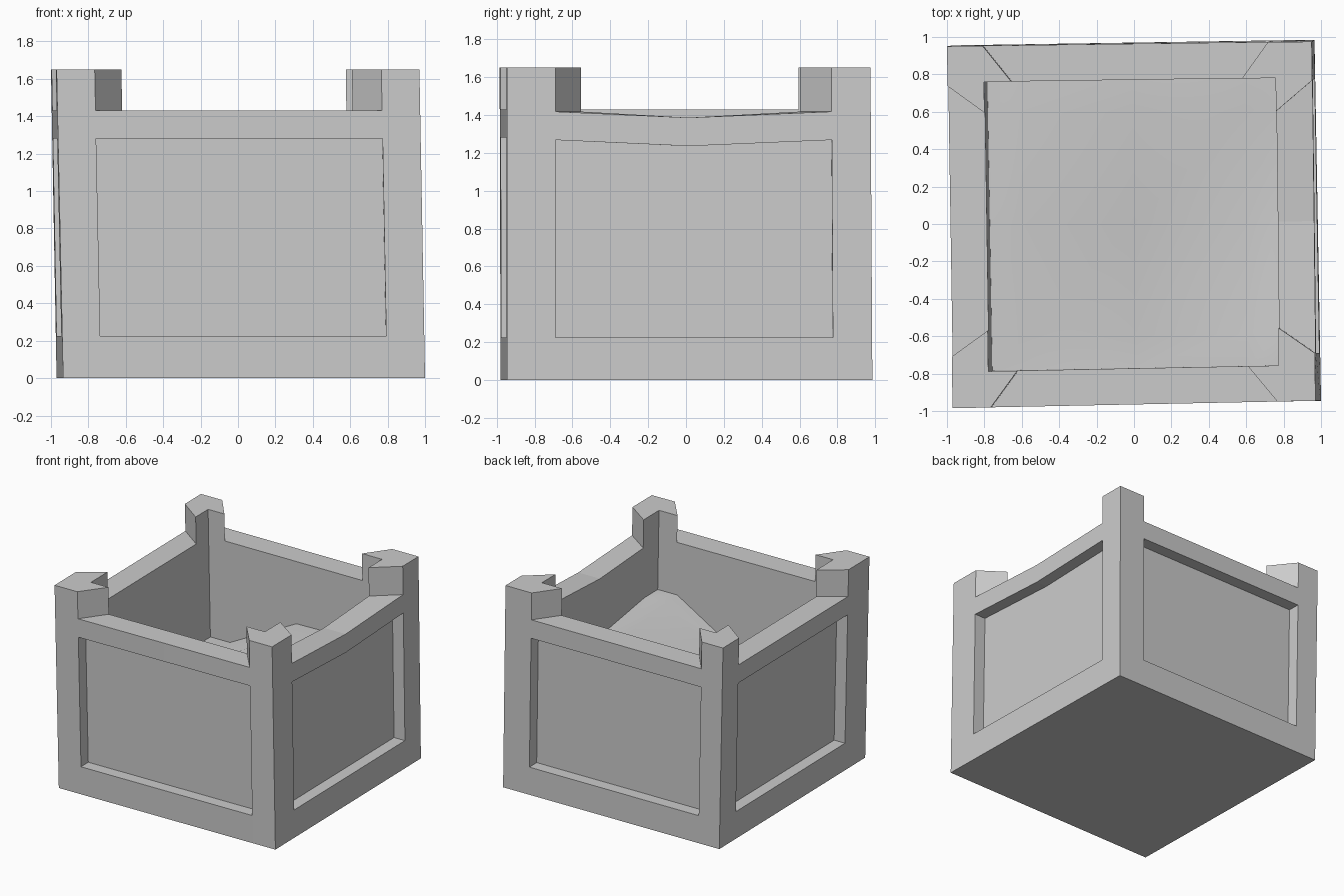
import bpy, bmesh
from mathutils import Vector

if "Cube" in bpy.data.objects:
    bpy.data.objects.remove(bpy.data.objects["Cube"])

H = 1.65      # post height
INNER = 0.80  # inner wall position (unit box)
DEPTH = 0.10  # panel recess

# slightly crooked footprint: front-left, front-right, back-right, back-left
BOTTOM = [(-.935, -.98), (1.0, -.945), (.965, .985), (-.97, .955)]
TOP = [(-.97, -.985), (.97, -.945), (.95, .975), (-1.0, .95)]


def warp(s, t, z):
    """Map the square unit box (-1..1) onto the leaning, crooked box."""
    w = [(1-s)*(1-t)/4, (1+s)*(1-t)/4, (1+s)*(1+t)/4, (1-s)*(1+t)/4]
    k = z / H
    x, y = [sum(w[i] * (BOTTOM[i][c]*(1-k) + TOP[i][c]*k) for i in range(4)) for c in (0, 1)]
    return Vector((x, y, z))


def finish(bm, name):
    bmesh.ops.remove_doubles(bm, verts=bm.verts, dist=0.0005)
    bmesh.ops.recalc_face_normals(bm, faces=bm.faces)
    mesh = bpy.data.meshes.new(name)
    bm.to_mesh(mesh)
    bm.free()
    ob = bpy.data.objects.new(name, mesh)
    bpy.context.collection.objects.link(ob)
    return ob


def side(bm, turn, a0, a1, b0, b1, rail, drop):
    """One wall: a0/a1 outer post edges, b0/b1 inner ones, rail = end height, drop = sag."""
    def p(a, d, z):
        s, t = a, d - 1
        for _ in range(turn):
            s, t = -t, s
        return warp(s, t, z)

    def quad(*pts):
        bm.faces.new([bm.verts.new(p(*q)) for q in pts])

    def rail_z(mid, base=0.0):
        return rail - base - (drop if mid else 0)

    d_in = 1 - INNER
    # posts and stiles, outside and inside
    for e, a, b in ((-1, a0, b0), (1, a1, b1)):
        i = e * INNER
        zs = [0, .225, rail - .15, rail, H]
        for z0, z1 in zip(zs, zs[1:]):
            quad((e, 0, z0), (a, 0, z0), (a, 0, z1), (e, 0, z1))
        for z0, z1 in ((.5, rail), (rail, H)):
            quad((i, d_in, z0), (b, d_in, z0), (b, d_in, z1), (i, d_in, z1))
        quad((a, 0, rail), (b, d_in, rail), (b, d_in, H), (a, 0, H))   # slanted post end
        quad((e, 0, H), (a, 0, H), (b, d_in, H), (i, d_in, H))         # post top
        quad((a, 0, .225), (a, DEPTH, .225), (a, DEPTH, rail-.15), (a, 0, rail-.15))
    # middle bays with recessed panel
    for l, r, bl, br, ml, mr in ((a0, 0, b0, 0, 0, 1), (0, a1, 0, b1, 1, 0)):
        zl, zr = rail_z(ml), rail_z(mr)
        pl, pr = rail_z(ml, .15), rail_z(mr, .15)
        quad((l, 0, 0), (r, 0, 0), (r, 0, .225), (l, 0, .225))
        quad((l, 0, .225), (r, 0, .225), (r, DEPTH, .225), (l, DEPTH, .225))
        quad((l, DEPTH, .225), (r, DEPTH, .225), (r, DEPTH, pr), (l, DEPTH, pl))
        quad((l, DEPTH, pl), (r, DEPTH, pr), (r, 0, pr), (l, 0, pl))
        quad((l, 0, pl), (r, 0, pr), (r, 0, zr), (l, 0, zl))
        quad((l, 0, zl), (r, 0, zr), (br, d_in, zr), (bl, d_in, zl))
        quad((bl, d_in, .5), (br, d_in, .5), (br, d_in, zr), (bl, d_in, zl))


# planter box: four framed walls and a closed bottom
bm = bmesh.new()
side(bm, 0, -.79, .79, -.64, .63, 1.43, 0)         # front
side(bm, 1, -.735, .785, -.59, .615, 1.418, .032)  # right, sagging rail
side(bm, 2, -.76, .805, -.615, .65, 1.43, 0)       # back
side(bm, 3, -.78, .715, -.63, .575, 1.43, 0)       # left
for z, r in ((0, 1), (.5, INNER)):
    bm.faces.new([bm.verts.new(warp(s*r, t*r, z))
                  for s, t in ((-1, -1), (-1, 1), (1, 1), (1, -1))])
finish(bm, "planter_box")

# uneven soil surface inside
steps = [-INNER, -.62, 0, .62, INNER]
heights = [[.61, .61, .64, 1.0, 1.0],
           [.61, .61, .64, 1.0, 1.0],
           [.61, .61, .80, .91, .91],
           [.61, .61, .91, .93, .93],
           [.61, .61, .92, .93, .93]]
bm = bmesh.new()
grid = [[bm.verts.new(warp(s, t, heights[j][i])) for i, s in enumerate(steps)]
        for j, t in enumerate(steps)]
for j in range(4):
    for i in range(4):
        f = bm.faces.new((grid[j][i], grid[j][i+1], grid[j+1][i+1], grid[j+1][i]))
        f.smooth = True
finish(bm, "soil")
